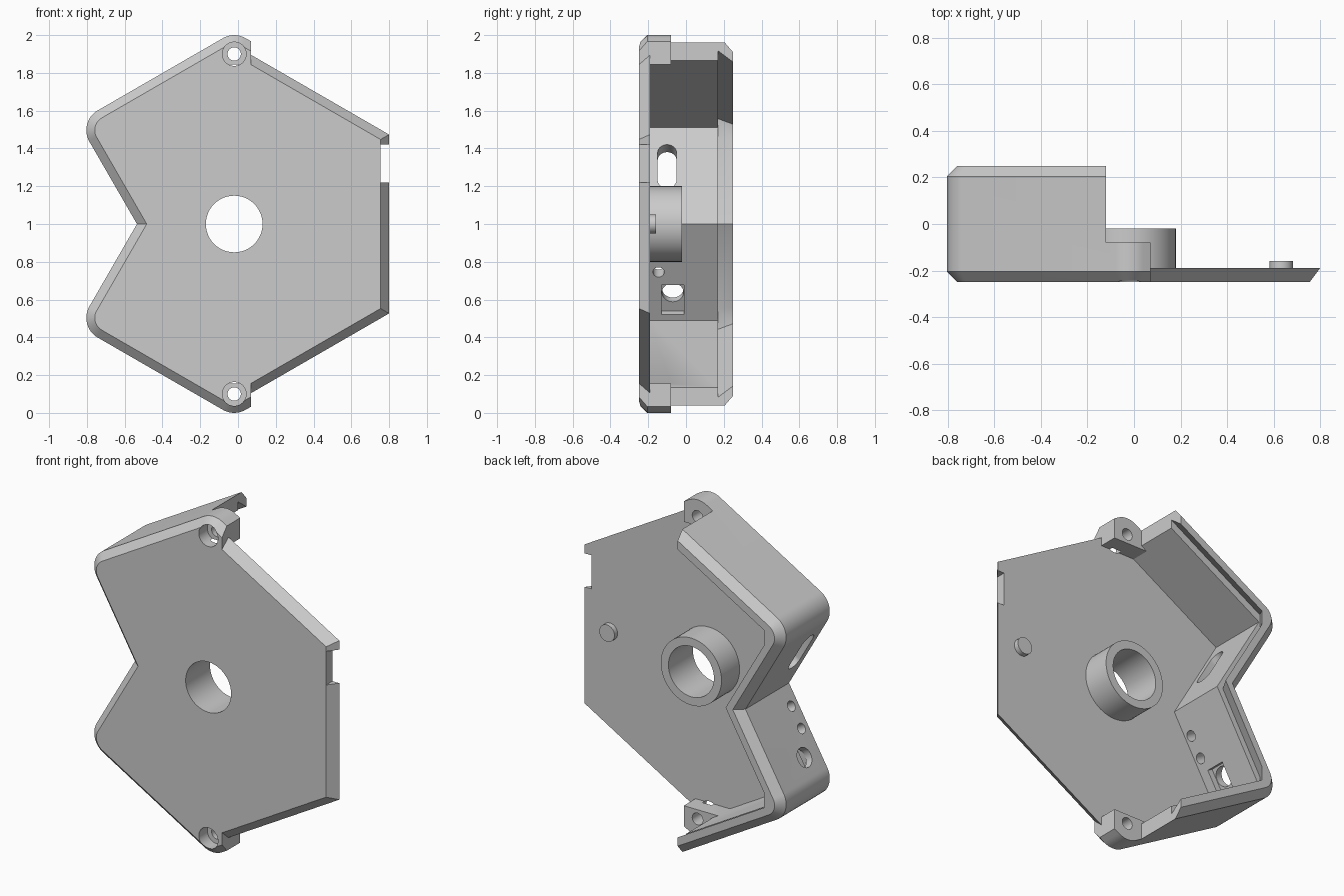
import bpy, bmesh, math
from mathutils import Vector, Matrix

if "Cube" in bpy.data.objects:
    bpy.data.objects.remove(bpy.data.objects["Cube"], do_unlink=True)

CX, S3 = -0.02, math.sqrt(3)
FRONT, FLOOR, BACK = -0.25, -0.19, 0.25

grey = bpy.data.materials.new("plain grey")
grey.use_nodes = True
grey.diffuse_color = (0.6, 0.6, 0.6, 1)
grey.node_tree.nodes["Principled BSDF"].inputs["Base Color"].default_value = (0.6, 0.6, 0.6, 1)


def loft(name, rings, matrix=None):
    """Solid through rings of (y, [(x, z), ...])."""
    bm = bmesh.new()
    loops = [[bm.verts.new((p[0], y, p[1])) for p in pts] for y, pts in rings]
    count = len(loops[0])
    bm.faces.new(loops[0])
    bm.faces.new(loops[-1])
    for a, b in zip(loops, loops[1:]):
        for i in range(count):
            j = (i + 1) % count
            bm.faces.new((a[i], a[j], b[j], b[i]))
    if matrix:
        # Local x, z, y of the profile become the matrix axes
        for v in bm.verts:
            v.co = matrix @ Vector((v.co.x, v.co.y, v.co.z))
    bmesh.ops.recalc_face_normals(bm, faces=bm.faces)
    mesh = bpy.data.meshes.new(name)
    bm.to_mesh(mesh)
    bm.free()
    mesh.materials.append(grey)
    obj = bpy.data.objects.new(name, mesh)
    bpy.context.collection.objects.link(obj)
    return obj


def box(name, x, y, z):
    pts = [(x[0], z[0]), (x[1], z[0]), (x[1], z[1]), (x[0], z[1])]
    return loft(name, [(y[0], pts), (y[1], pts)])


def circle(x, z, r, n=48):
    return [(x + r * math.cos(math.tau * i / n), z + r * math.sin(math.tau * i / n)) for i in range(n)]


def rod(name, x, z, r, y0, y1):
    pts = circle(x, z, r)
    return loft(name, [(y0, pts), (y1, pts)])


def cut(obj, *cutters):
    for c in cutters:
        mod = obj.modifiers.new("cut", 'BOOLEAN')
        mod.operation, mod.solver, mod.object = 'DIFFERENCE', 'EXACT', c
        bpy.context.view_layer.objects.active = obj
        bpy.ops.object.modifier_apply(modifier=mod.name)


def fillet(prev, p, nxt, r, n=10):
    d1, d2 = (prev - p).normalized(), (nxt - p).normalized()
    h = d1.angle(d2) / 2
    c = p + (d1 + d2).normalized() * r / math.sin(h)
    a, b = p + d1 * r / math.tan(h) - c, p + d2 * r / math.tan(h) - c
    return [c + a.lerp(b, i / n).normalized() * r for i in range(n + 1)]


def outline(apothem, notch, right, r=0, clip=None):
    """Hexagon left half with a V notch; optional rounded or clipped corners."""
    top = 2 * apothem / S3
    corner = (S3 * notch - top + CX / S3) / (S3 + 1 / S3)
    side = Vector((corner, -S3 * (corner - notch)))
    start = Vector((right, top - (right - CX) / S3))
    peak, vee = Vector((CX, top)), Vector((notch, 0))
    if r:
        half = [start] + fillet(start, peak, side, r) + fillet(peak, side, vee, r)
    elif clip is not None:
        half = [start, peak, Vector((clip, top + (clip - CX) / S3)),
                Vector((clip, -S3 * (clip - notch)))]
    else:
        half = [start, peak, side]
    pts = half + [vee] + [Vector((p.x, -p.y)) for p in reversed(half)]
    return [(p.x, p.y + 1) for p in pts]


# Outer shell with chamfered front and back rims
def shell(inset):
    return outline(0.882 - inset, -0.535 + inset * 2 / S3, 0.07, 0.12 - inset)


body = loft("enclosure_body", [(FRONT, shell(0.045)), (-0.205, shell(0)),
                               (0.205, shell(0)), (BACK, shell(0.045))])

# Cavity, leaving the two screw bosses standing
room = outline(0.80, -0.443, 0.3)
cavity = loft("cavity_cutter", [(FLOOR, room), (0.171, room)])
bosses = [box("boss_cutter", (-0.25, 0.4), (-0.4, -0.08), z) for z in ((1.845, 2.2), (-0.2, 0.155))]
cut(cavity, *bosses)

# Dovetail groove for a sliding lid, and the open right-hand side
groove = loft("groove_cutter", [(0.17, outline(0.844, -0.483, 0.3, clip=-0.743)),
                                (0.27, outline(0.779, -0.424, 0.3, clip=-0.677))])
opening = box("opening_cutter", (-0.12, 0.5), (-0.08, 0.5), (-0.5, 2.5))
cut(body, cavity, groove, opening)


# Right half of the front plate with bevelled edge
def plate_ring(a):
    top, r = 2 * a / S3, CX + a
    z0, z1 = top - (0.07 - CX) / S3, a / S3
    return [(0.07, 1 - z0), (r, 1 - z1), (r, 1 + z1), (0.07, 1 + z0)]


plate = loft("front_plate", [(FRONT, plate_ring(0.775)), (FLOOR, plate_ring(0.82))])
edge_gap = box("edge_gap_cutter", (0.755, 1), (-0.4, 0), (1.22, 1.42))

# Central tube and locating pin
tube = rod("centre_tube", CX, 1, 0.2, FLOOR - 0.01, -0.02)
bore = rod("bore_cutter", CX, 1, 0.15, -0.4, 0.1)
pin = rod("locating_pin", 0.633, 1, 0.05, FLOOR - 0.01, -0.16)
cut(plate, edge_gap, bore)
cut(body, bore)
cut(tube, bore)
helpers = [cavity, *bosses, groove, opening, edge_gap, bore]

# Counterbored screw holes
for z in (1.9, 0.1):
    tools = [rod("screw_cutter", CX, z, 0.035, -0.4, 0.1),
             rod("counterbore_cutter", CX, z, 0.063, -0.4, -0.17)]
    cut(body, *tools)
    helpers += tools


# Openings through the notch walls
def wall_cut(z, y, pts, inner=-0.15):
    s = 1 if z > 1 else -1
    x = -0.443 - abs(z - 1) / S3
    m = Matrix(((-0.5, S3 / 2, 0, x), (0, 0, 1, y), (s * S3 / 2, s * 0.5, 0, z), (0, 0, 0, 1)))
    tool = loft("wall_cutter", [(inner, pts), (0.1, pts)], m)
    cut(body, tool)
    helpers.append(tool)


slot = [(x + math.copysign(0.083, x), z) for x, z in circle(0, 0, 0.05, 50)]
wall_cut(1.305, -0.1, slot)
for z in (0.86, 0.745):
    wall_cut(z, -0.145, circle(0, 0, 0.03))
wall_cut(0.62, -0.07, circle(0, 0, 0.057))
wall_cut(0.60, -0.07, [(-0.09, -0.06), (0.09, -0.06), (0.09, 0.06), (-0.09, 0.06)], -0.035)

for h in helpers:
    bpy.data.objects.remove(h, do_unlink=True)

# Keep crisp edges, smooth the rounds
for obj in (body, plate, tube, pin):
    bpy.ops.object.select_all(action='DESELECT')
    obj.select_set(True)
    bpy.context.view_layer.objects.active = obj
    bpy.ops.object.shade_smooth_by_angle(angle=math.radians(30))
